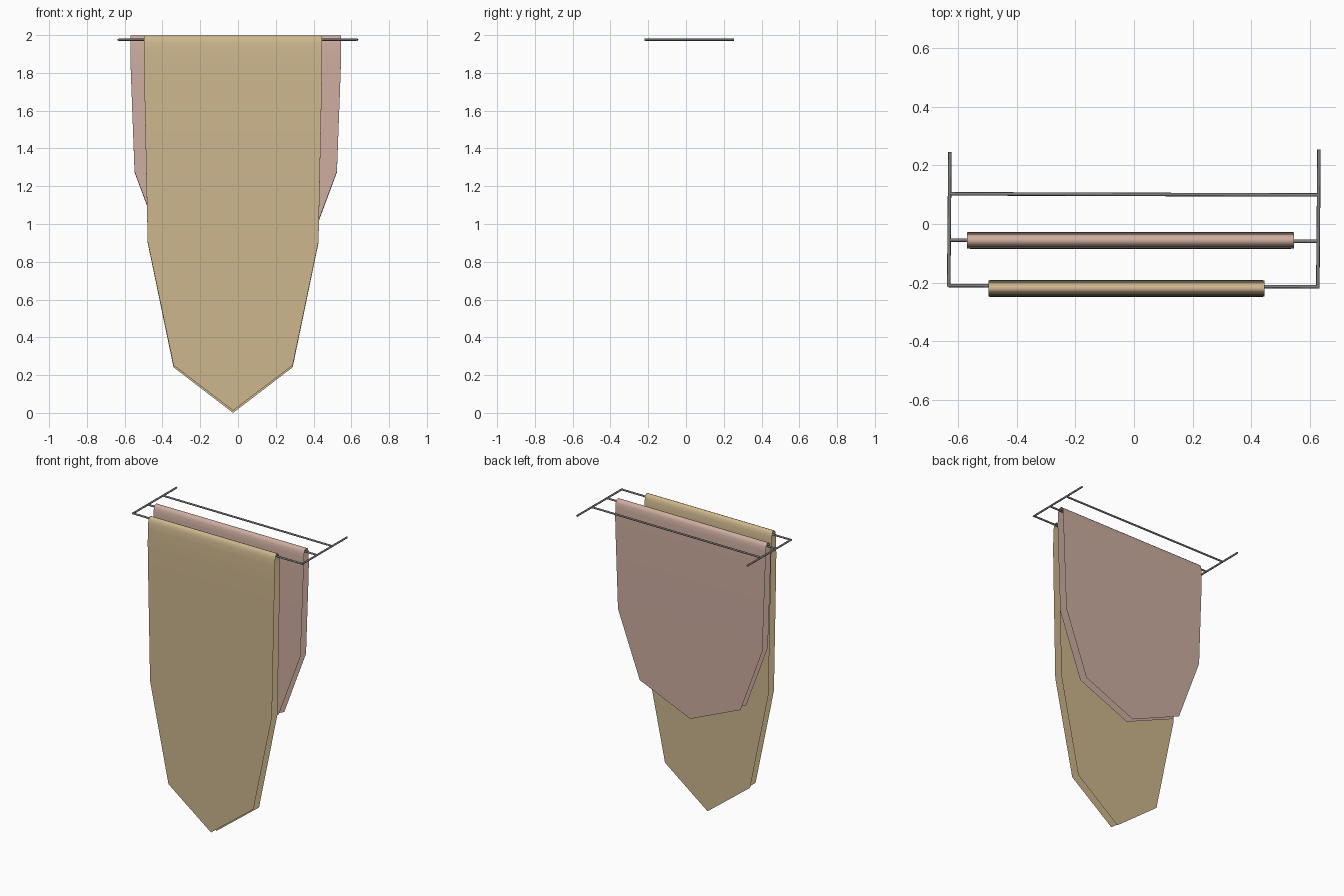
import bpy
import bmesh
import math
from mathutils import Vector

cube = bpy.data.objects.get("Cube")
if cube:
    bpy.data.objects.remove(cube, do_unlink=True)


def material(name, color):
    mat = bpy.data.materials.new(name)
    mat.use_nodes = True
    mat.diffuse_color = (*color, 1)
    mat.node_tree.nodes["Principled BSDF"].inputs["Base Color"].default_value = (*color, 1)
    return mat


tan = material("tan cloth", (0.61, 0.47, 0.27))
pink = material("dusty pink cloth", (0.61, 0.42, 0.35))
metal = material("grey metal", (0.22, 0.21, 0.21))


def add_object(name, bm, mat, angle):
    mesh = bpy.data.meshes.new(name)
    bm.to_mesh(mesh)
    bm.free()
    mesh.materials.append(mat)
    obj = bpy.data.objects.new(name, mesh)
    bpy.context.collection.objects.link(obj)
    bpy.ops.object.select_all(action="DESELECT")
    obj.select_set(True)
    bpy.context.view_layer.objects.active = obj
    bpy.ops.object.shade_smooth_by_angle(angle=math.radians(angle))
    return obj


# Rows of one hanging side, from the fold down: offset in y, drop, share of the half width
ROWS = [(0.009, 0.003, 1), (0.017, 0.015, 1), (0.022, 0.035, 1), (0.025, 0.08, 1),
        (0.027, 0.17, 1), (0.028, 0.30, 0.995), (0.029, 1.09, 0.96), (0.029, 1.745, 0.67)]
TIP_DROP = 1.985


def hanging_cloth(name, mat, cx, cy, half_width, drop_scale):
    top = 1.997
    bm = bmesh.new()

    def row(dy, drop, share):
        z = top - drop
        return [bm.verts.new((cx + s * share * half_width, cy + dy, z)) for s in (-1, 1)]

    fold = row(0, 0, 1)
    for side in (-1, 1):
        previous = fold
        stretch = drop_scale * (1.006 if side > 0 else 1)
        for dy, drop, share in ROWS:
            # The fold keeps its shape; only the hanging length is scaled
            current = row(side * dy, drop * stretch, share)
            bm.faces.new((previous[0], previous[1], current[1], current[0]))
            previous = current
        tip = bm.verts.new((cx, cy + side * ROWS[-1][0], top - TIP_DROP * stretch))
        bm.faces.new((previous[0], previous[1], tip))
    bmesh.ops.recalc_face_normals(bm, faces=bm.faces)
    return add_object(name, bm, mat, 40)


hanging_cloth("front_towel", tan, -0.026, -0.220, 0.471, 1.0)
hanging_cloth("middle_towel", pink, -0.012, -0.056, 0.558, 0.66)


def rod(name, start, end, radius=0.006):
    a, b = Vector(start), Vector(end)
    bm = bmesh.new()
    bmesh.ops.create_cone(bm, cap_ends=True, segments=8, radius1=radius, radius2=radius,
                          depth=(b - a).length)
    turn = (b - a).to_track_quat("Z", "Y").to_matrix()
    bmesh.ops.rotate(bm, verts=bm.verts, cent=(0, 0, 0), matrix=turn)
    bmesh.ops.translate(bm, verts=bm.verts, vec=(a + b) / 2)
    return add_object(name, bm, metal, 50)


# Rack: two wall arms joined by three rails
Z = 1.975
rod("right_arm", (-0.632, -0.213, Z), (-0.628, 0.246, Z))
rod("left_arm", (0.627, -0.220, Z), (0.631, 0.254, Z))
for label, y in (("front", -0.212), ("middle", -0.057), ("back", 0.101)):
    rod(label + "_rail", (-0.632, y + 0.002, Z), (0.630, y - 0.002, Z))
